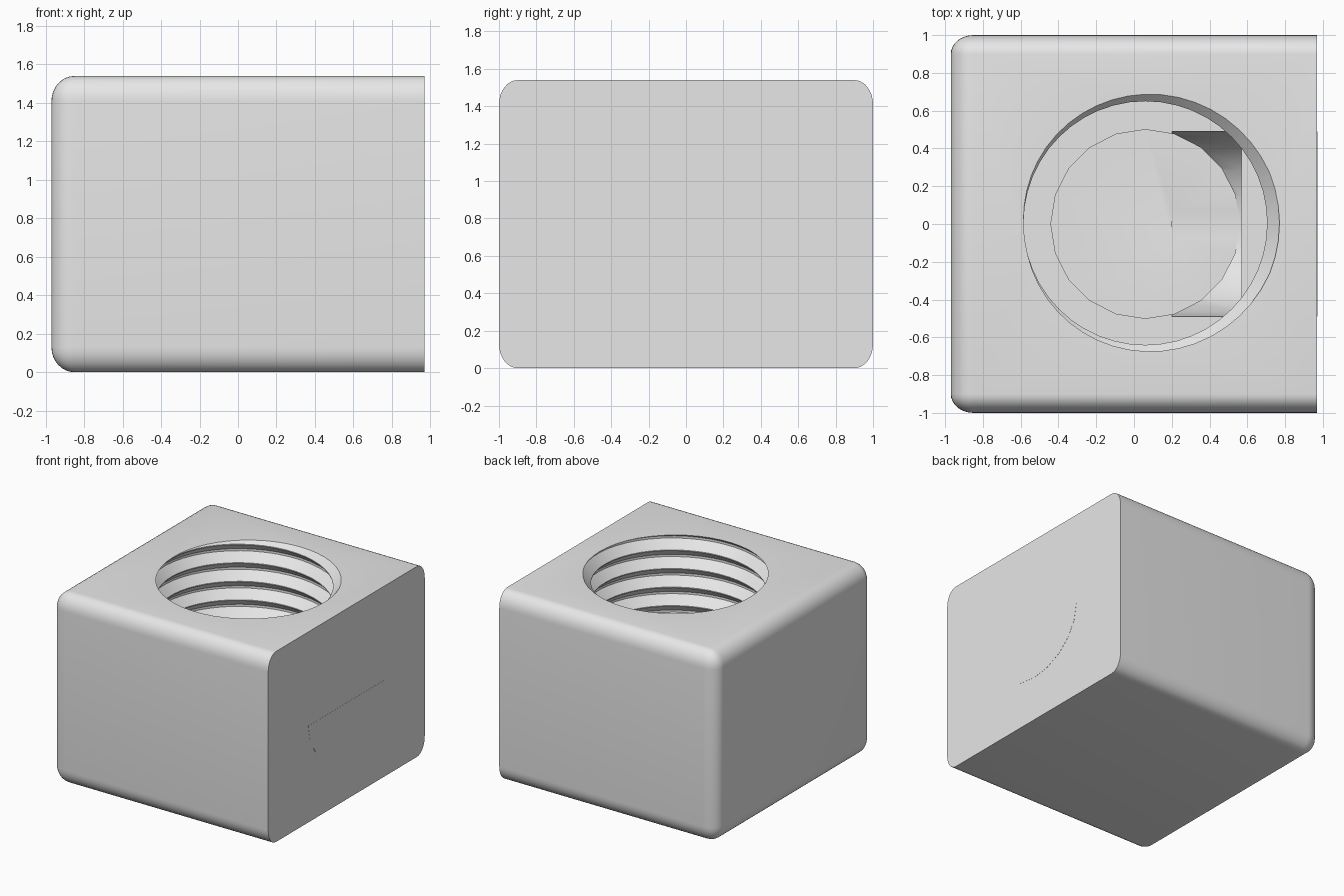
import bpy, bmesh, math
from mathutils import Matrix

if "Cube" in bpy.data.objects:
    bpy.data.objects.remove(bpy.data.objects["Cube"])

grey = bpy.data.materials.new("plain grey")
grey.diffuse_color = (0.8, 0.8, 0.8, 1)
grey.use_nodes = True
grey.node_tree.nodes["Principled BSDF"].inputs["Base Color"].default_value = grey.diffuse_color
CX, H, LEDGE, FLOOR = 0.06, 1.54, 0.78, 0.37


def make(name, bm, helper=False):
    bmesh.ops.recalc_face_normals(bm, faces=bm.faces)
    me = bpy.data.meshes.new(name)
    bm.to_mesh(me)
    bm.free()
    me.materials.append(grey)
    ob = bpy.data.objects.new(name, me)
    bpy.context.collection.objects.link(ob)
    ob.hide_render = helper
    ob.hide_viewport = False
    return ob


# block: every edge rounded except those around the +x face
bm = bmesh.new()
bmesh.ops.create_cube(bm, size=1, matrix=Matrix.Diagonal((1.94, 2.4, H * 12 / 13, 1)))
edges = [e for e in bm.edges if not all(v.co.x > 0 for v in e.verts)]
bmesh.ops.bevel(bm, geom=edges, offset=0.12, segments=8, profile=0.5, affect='EDGES')
bmesh.ops.transform(bm, matrix=Matrix.Translation((0, 0, H / 2)) @
                    Matrix.Diagonal((1, 1 / 1.2, 13 / 12, 1)), verts=bm.verts)
block = make("threaded_block", bm)

# threaded bore: helical rows, trimmed flat at the ledge and above the top
SEG, PITCH, TURNS = 48, 0.15, 9
R0, R1 = 0.645, 0.71
profile = [(-0.5, R0), (-0.06, R1), (0.06, R1), (0.46, R0)]
bm = bmesh.new()
z0 = H - 7 * PITCH
cols = []
for i in range(SEG + 1):
    a = 2 * math.pi * i / SEG
    col = []
    for k in range(TURNS):
        for t, r in profile:
            z = z0 + PITCH * (k + t + i / SEG)
            col.append(bm.verts.new((CX + r * math.cos(a), 0.005 + r * math.sin(a), z)))
    cols.append(col)
for c, d in zip(cols, cols[1:]):
    for j in range(len(c) - 1):
        bm.faces.new((c[j], d[j], d[j + 1], c[j + 1]))
bmesh.ops.remove_doubles(bm, verts=bm.verts, dist=1e-4)
for z, up in ((LEDGE, False), (H + 0.03, True)):
    bmesh.ops.bisect_plane(bm, geom=bm.verts[:] + bm.edges[:] + bm.faces[:], dist=1e-5,
                           plane_co=(0, 0, z), plane_no=(0, 0, 1),
                           clear_outer=up, clear_inner=not up)
    rim = [e for e in bm.edges if e.is_boundary and all(abs(v.co.z - z) < 1e-4 for v in e.verts)]
    bmesh.ops.contextual_create(bm, geom=rim)
thread_cutter = make("thread_cutter", bm, True)

# lower well: plain twenty-sided hole below the ledge
bm = bmesh.new()
top = LEDGE + 0.05
bmesh.ops.create_cone(bm, cap_ends=True, segments=20, radius1=0.5, radius2=0.5, depth=top - FLOOR,
                      matrix=Matrix.Translation((CX, 0, (top + FLOOR) / 2)))
well_cutter = make("well_cutter", bm, True)


def half_pipe(name, x0, x1, helper):
    """Half-round bar along x, flat side up at the ledge."""
    bm = bmesh.new()
    pts = []
    for i in range(11):
        a = math.pi + math.pi * i / 10
        pts.append((0.49 * math.cos(a), LEDGE + 0.42 * math.sin(a)))
    if helper:
        pts += [(0.49, LEDGE + 0.04), (-0.49, LEDGE + 0.04)]
    f = bm.faces.new([bm.verts.new((x0, y, z)) for y, z in pts])
    ext = bmesh.ops.extrude_face_region(bm, geom=[f])["geom"]
    bmesh.ops.translate(bm, vec=(x1 - x0, 0, 0),
                        verts=[v for v in ext if isinstance(v, bmesh.types.BMVert)])
    return make(name, bm, helper)


# side pocket beside the well, and the flush half-round plug on the +x face
pocket_cutter = half_pipe("pocket_cutter", 0.2, 0.57, True)
half_pipe("side_plug", 0.9, 0.971, False)

# cut the hole
for cutter in (thread_cutter, well_cutter, pocket_cutter):
    m = block.modifiers.new(cutter.name, 'BOOLEAN')
    m.operation = 'DIFFERENCE'
    m.solver = 'EXACT'
    m.object = cutter
bpy.context.view_layer.objects.active = block
block.select_set(True)
for m in list(block.modifiers):
    bpy.ops.object.modifier_apply(modifier=m.name)
for cutter in (thread_cutter, well_cutter, pocket_cutter):
    bpy.data.objects.remove(cutter)
bpy.ops.object.shade_smooth_by_angle(angle=math.radians(30))
